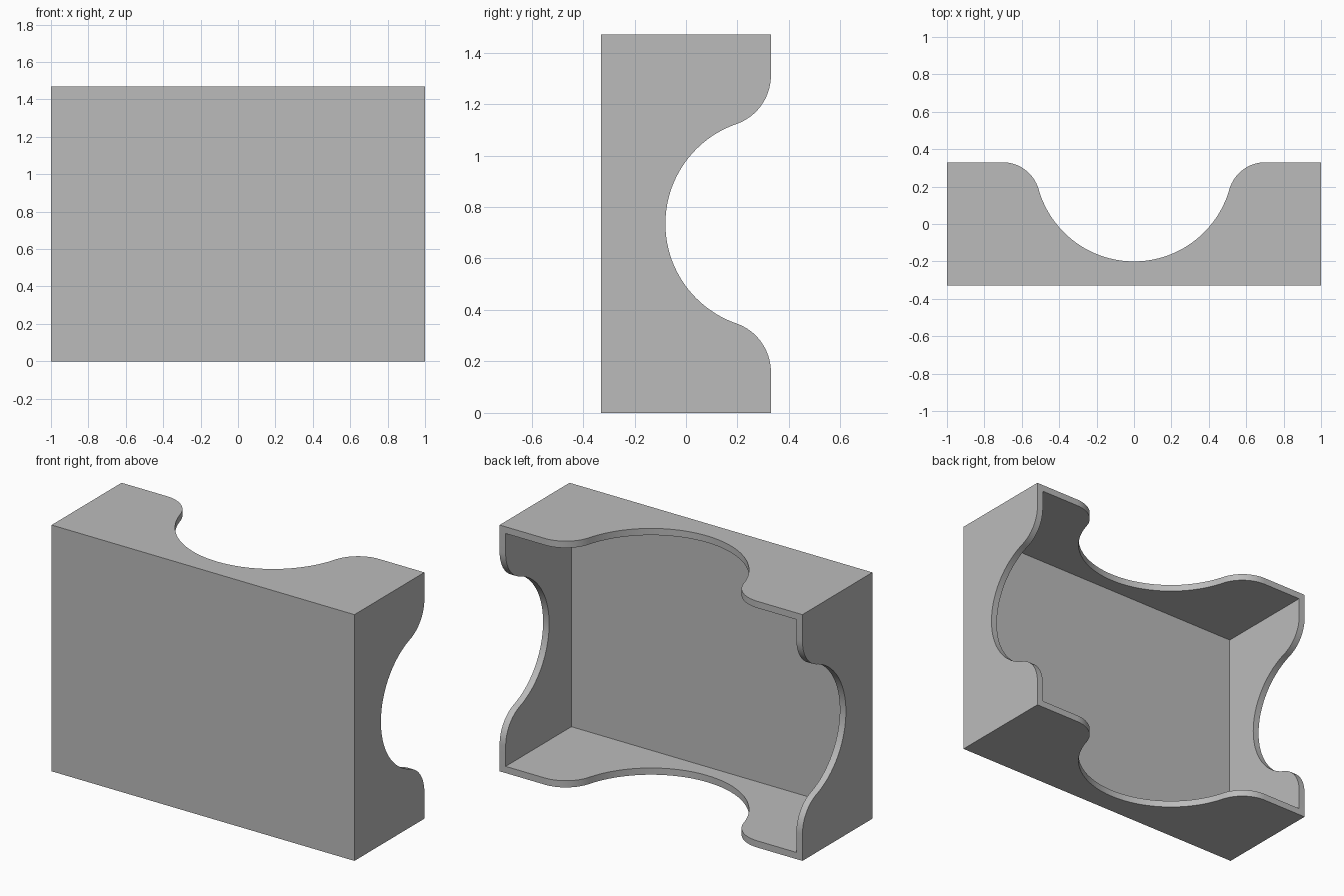
import bpy
import bmesh
from math import acos, atan2, cos, pi, sin, sqrt
from mathutils import Vector

cube = bpy.data.objects.get("Cube")
if cube:
    bpy.data.objects.remove(cube, do_unlink=True)

HALF_W, HALF_D, HEIGHT = 1.0, 0.33, 1.47
WALL = 0.04
FILLET = 0.2
MID_Z = HEIGHT / 2

grey = bpy.data.materials.new("plain_grey")
grey.use_nodes = True
colour = (0.5, 0.5, 0.5, 1.0)
grey.diffuse_color = colour
grey.node_tree.nodes["Principled BSDF"].inputs["Base Color"].default_value = colour


def make_object(name, bm):
    bmesh.ops.recalc_face_normals(bm, faces=bm.faces[:])
    mesh = bpy.data.meshes.new(name)
    bm.to_mesh(mesh)
    bm.free()
    mesh.materials.append(grey)
    obj = bpy.data.objects.new(name, mesh)
    bpy.context.collection.objects.link(obj)
    return obj


def box(name, low, high):
    bm = bmesh.new()
    bmesh.ops.create_cube(bm, size=1)
    low, high = Vector(low), Vector(high)
    for v in bm.verts:
        v.co = (low + high) / 2 + v.co * (high - low)
    return make_object(name, bm)


def scoop_profile(radius, steps=16):
    """Round scoop with filleted shoulders, as (across, depth) points."""
    reach = sqrt((radius + FILLET) ** 2 - FILLET ** 2)
    dip = atan2(FILLET, reach)
    half = [(reach, HALF_D + 0.1)]
    for i in range(steps):  # shoulder
        a = pi / 2 + (pi / 2 - dip) * i / steps
        half.append((reach + FILLET * cos(a), HALF_D - FILLET + FILLET * sin(a)))
    for i in range(2 * steps):  # bowl
        a = -dip - (pi / 2 - dip) * i / (2 * steps)
        half.append((radius * cos(a), HALF_D + radius * sin(a)))
    return half + [(0, HALF_D - radius)] + [(-u, v) for u, v in reversed(half)]


def cutter(name, radius, place, sweep):
    bm = bmesh.new()
    face = bm.faces.new([bm.verts.new(place(u, v)) for u, v in scoop_profile(radius)])
    moved = bmesh.ops.extrude_face_region(bm, geom=[face], use_keep_orig=True)
    bmesh.ops.translate(bm, vec=sweep, verts=[
        g for g in moved["geom"] if isinstance(g, bmesh.types.BMVert)])
    return make_object(name, bm)


# Solid block, hollowed from the back and scooped through all four walls
tray = box("open_tray", (-HALF_W, -HALF_D, 0), (HALF_W, HALF_D, HEIGHT))
cutters = [
    box("hollow_cutter", (-HALF_W + WALL, -HALF_D + WALL, WALL),
        (HALF_W - WALL, HALF_D + 0.2, HEIGHT - WALL)),
    cutter("top_bottom_scoop_cutter", 0.53,
           lambda u, v: (u, v, -0.1), (0, 0, HEIGHT + 0.2)),
    cutter("side_scoop_cutter", 0.41,
           lambda u, v: (-HALF_W - 0.1, v, MID_Z + u), (2 * HALF_W + 0.2, 0, 0)),
]

bpy.ops.object.select_all(action="DESELECT")
bpy.context.view_layer.objects.active = tray
tray.select_set(True)
for c in cutters:
    c.hide_render = True
    mod = tray.modifiers.new(c.name, "BOOLEAN")
    mod.operation = "DIFFERENCE"
    mod.solver = "EXACT"
    mod.object = c
    bpy.ops.object.modifier_apply(modifier=mod.name)
    bpy.data.objects.remove(c, do_unlink=True)

# Smooth curved rims, crisp corners
bpy.ops.object.shade_smooth_by_angle(angle=pi / 6)
